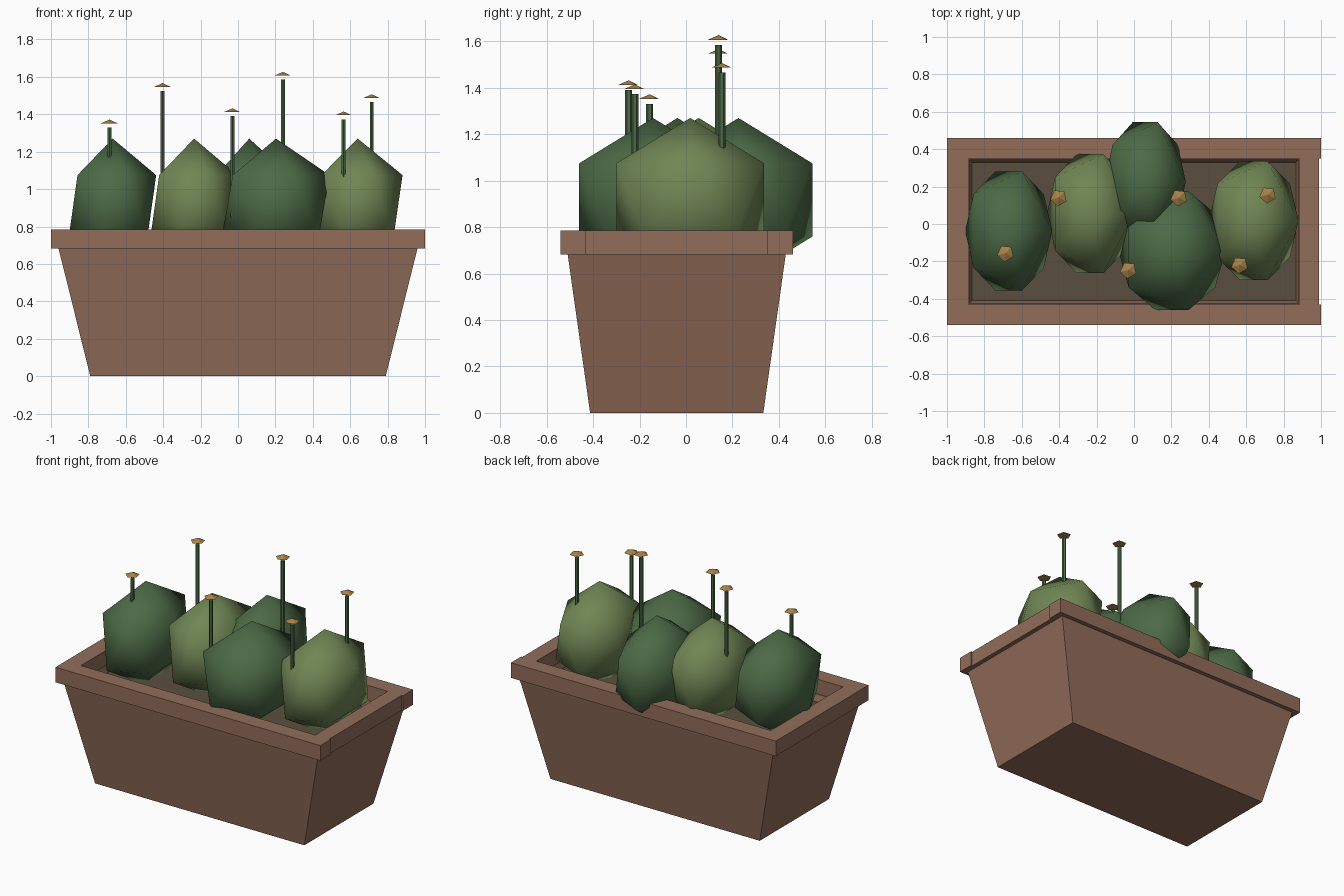
import bpy, bmesh
from math import pi
from mathutils import Matrix, Vector

if "Cube" in bpy.data.objects:
    bpy.data.objects.remove(bpy.data.objects["Cube"], do_unlink=True)

CY = -0.04  # planter centre in y


def material(name, *rgb):
    col = [((c / 255 + 0.055) / 1.055) ** 2.4 for c in rgb] + [1]
    m = bpy.data.materials.new(name)
    m.use_nodes = True
    m.diffuse_color = col
    bsdf = next(n for n in m.node_tree.nodes if n.type == 'BSDF_PRINCIPLED')
    bsdf.inputs["Base Color"].default_value = col
    return m


clay = material("terracotta", 146, 109, 90)
earth = material("soil", 90, 79, 62)
dark = material("dark green", 76, 106, 70)
light = material("light green", 112, 134, 84)
tan = material("flower tan", 168, 130, 72)


def add(name, bm, mat, smooth=False):
    mesh = bpy.data.meshes.new(name)
    bmesh.ops.recalc_face_normals(bm, faces=bm.faces)
    for f in bm.faces:
        f.smooth = smooth
    bm.to_mesh(mesh)
    bm.free()
    mesh.materials.append(mat)
    ob = bpy.data.objects.new(name, mesh)
    bpy.context.collection.objects.link(ob)
    return ob


def box(name, x0, x1, y0, y1, z0, z1, mat):
    bm = bmesh.new()
    size = Vector((x1 - x0, y1 - y0, z1 - z0))
    mid = Vector((x0 + x1, y0 + y1, z0 + z1)) / 2
    bmesh.ops.create_cube(bm, size=1, matrix=Matrix.LocRotScale(mid, None, size))
    return add(name, bm, mat)


def loft(name, rings, mat):
    """Rectangular rings (half x, half y, z) joined by quads, closed at both ends."""
    bm = bmesh.new()
    loops = [[bm.verts.new((sx * hx, CY + sy * hy, z))
              for sx, sy in ((-1, -1), (1, -1), (1, 1), (-1, 1))]
             for hx, hy, z in rings]
    for a, b in zip(loops, loops[1:]):
        for i in range(4):
            j = (i + 1) % 4
            bm.faces.new((a[i], a[j], b[j], b[i]))
    bm.faces.new(loops[0])
    bm.faces.new(loops[-1])
    return add(name, bm, mat)


# Tapered planter with a hollow top
loft("planter_body", [(0.79, 0.373, 0), (0.96, 0.47, 0.685),
                      (0.88, 0.385, 0.685), (0.865, 0.369, 0.63)], clay)
box("soil", -0.866, 0.866, CY - 0.37, CY + 0.37, 0.61, 0.64, earth)

# Rim made of four bars
RZ = (0.682, 0.785)
box("rim_front", -1, 1, CY - 0.5, CY - 0.39, *RZ, clay)
box("rim_back", -1, 1, CY + 0.39, CY + 0.5, *RZ, clay)
box("rim_right", -1, -0.885, CY - 0.39, CY + 0.39, *RZ, clay)
box("rim_left", 0.885, 0.99, CY - 0.39, CY + 0.39, *RZ, clay)

# Faceted shrubs: x, y, x radius, colour
shrubs = [(-0.67, -0.037, 0.26, dark), (-0.235, 0.055, 0.258, light),
          (0.06, 0.226, 0.242, dark), (0.203, -0.142, 0.32, dark),
          (0.64, 0.018, 0.268, light)]
for i, (x, y, rx, mat) in enumerate(shrubs):
    bm = bmesh.new()
    bmesh.ops.create_icosphere(bm, subdivisions=1, radius=1, matrix=Matrix.LocRotScale(
        Vector((x, y, 0.917)), None, Vector((rx, 0.374, 0.353))))
    add(f"shrub_{i + 1}", bm, mat, smooth=True)

# Flower stalks: x, y, stem top
stalks = [(-0.687, -0.157, 1.33), (-0.403, 0.14, 1.525), (-0.03, -0.247, 1.39),
          (0.24, 0.14, 1.585), (0.565, -0.22, 1.373), (0.715, 0.155, 1.465)]
for i, (x, y, top) in enumerate(stalks):
    bm = bmesh.new()
    base = 0.85
    bmesh.ops.create_cone(bm, cap_ends=True, segments=6, radius1=1, radius2=1, depth=1,
                          matrix=Matrix.LocRotScale(Vector((x, y, (base + top) / 2)), None,
                                                    Vector((0.012, 0.015, top - base))))
    add(f"stem_{i + 1}", bm, dark)
    bm = bmesh.new()
    bmesh.ops.create_cone(bm, cap_ends=True, segments=5, radius1=0.046, radius2=0, depth=0.02,
                          matrix=Matrix.Translation((x, y, top + 0.032))
                          @ Matrix.Rotation(pi / 6, 4, 'Z'))
    add(f"flower_{i + 1}", bm, tan)
